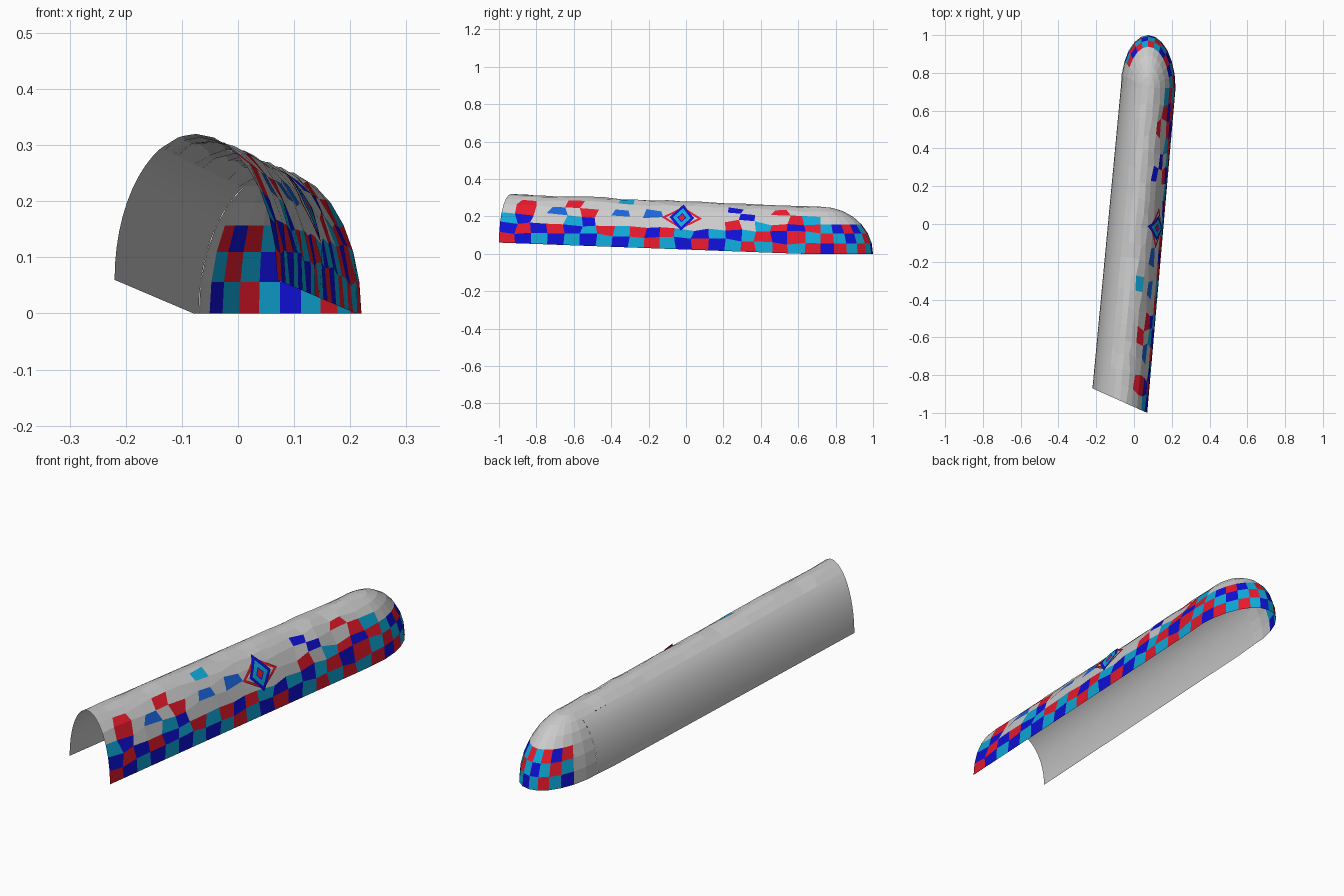
import bpy, random
from math import sin, cos, asin, pi, radians
from mathutils import Vector

if "Cube" in bpy.data.objects:
    bpy.data.objects.remove(bpy.data.objects["Cube"])

random.seed(7)
COLS, DOME, ROWS = 20, 12, 7          # tiles along the wall, round the end, up the side
LAST = 2 * COLS + DOME
PANEL_ROW = 5                         # the smooth left wall reaches this row
RED, BLUE, CYAN, AZURE = 1, 2, 3, 4

def material(name, rgb):
    m = bpy.data.materials.new(name)
    m.diffuse_color = (*rgb, 1)
    m.use_nodes = True
    m.node_tree.nodes["Principled BSDF"].inputs["Base Color"].default_value = m.diffuse_color
    return m

MATS = [material("pale_grey", (0.8, 0.8, 0.8)), material("red_tile", (0.8, 0.01, 0.025)),
        material("blue_tile", (0.005, 0.005, 0.7)), material("cyan_tile", (0.005, 0.4, 0.7)),
        material("azure_tile", (0.01, 0.13, 0.7))]

def wall(s, phi, side=1, lift=0.0):
    """Point on the tunnel: s along it, phi up from the base, side +1 right / -1 left."""
    centre = Vector((-0.075 + 0.15 * s, -0.935 + 1.655 * s, 0.06 * max(0, 1 - s / 0.94)))
    half = Vector((0.145, -0.065 * (1 - s), 0)) * side
    k = 1 + lift
    return centre + half * cos(phi) * k + Vector((0, 0, (0.26 - 0.008 * s) * sin(phi) * k))

def dome(theta, phi):
    return Vector((0.075 + 0.145 * cos(theta) * cos(phi), 0.72 + 0.28 * sin(theta) * cos(phi),
                   0.252 * sin(phi)))

def make(name, verts, faces, mats=None):
    me = bpy.data.meshes.new(name)
    me.from_pydata(verts, [], faces)
    if mats:
        for m in MATS:
            me.materials.append(m)
        for p, i in zip(me.polygons, mats):
            p.material_index = i
    ob = bpy.data.objects.new(name, me)
    bpy.context.collection.objects.link(ob)
    return ob

# Tiled shell: right wall, rounded end, and the top strip of the left wall
verts, index = [], {}

def vertex(i, j):
    if j == ROWS:                     # both walls share the ridge
        i = COLS if COLS <= i <= COLS + DOME else min(i, LAST - i)
    if (i, j) not in index:
        phi = j / ROWS * pi / 2
        if COLS <= i <= COLS + DOME:
            p = dome((i - COLS) / DOME * pi, phi)
        else:
            side = 1 if i < COLS else -1
            s = (i if side > 0 else LAST - i) / COLS
            lift = 0.0
            loose = 0 < j and not (side < 0 and j == PANEL_ROW)
            near_diamond = 9 <= i <= 14 and 1 < j < 6
            if loose and 0 < s < 1:   # uneven, hand-laid tiles
                s += random.uniform(-0.009, 0.009)
                if j < ROWS:
                    phi += random.uniform(-0.05, 0.05)
                lift = 0 if near_diamond else random.uniform(-0.015, 0.02)
            p = wall(s, phi, side, lift)
        index[i, j] = len(verts)
        verts.append(p)
    return index[i, j]

# Scattered coloured tiles above the coloured base: (column, row)
SCATTER = {(1, 3): RED, (1, 4): RED, (3, 3): AZURE, (4, 4): RED, (5, 3): RED, (7, 3): AZURE,
           (7, 5): CYAN, (9, 3): AZURE, (14, 4): BLUE, (15, 3): BLUE, (17, 4): RED,
           (18, 3): RED, (19, 3): CYAN}
used = {}

def colour(i, j):
    if (i, j) in SCATTER:
        return SCATTER[i, j]
    if i >= COLS + DOME - 2 or j > 2:
        return 0
    if j == 2 and (9 <= i <= 12 or (i < 16 and random.random() > 0.3)):
        return 0
    near = {used.get((i - 1, j)), used.get((i, j - 1))}
    used[i, j] = random.choice([c for c in (RED, BLUE, CYAN) if c not in near])
    return used[i, j]

faces, mats = [], []
for i in range(LAST):
    for j in range(PANEL_ROW if i >= COLS + DOME else 0, ROWS):
        quad = [vertex(i, j), vertex(i + 1, j), vertex(i + 1, j + 1), vertex(i, j + 1)]
        faces.append(list(dict.fromkeys(quad)))
        mats.append(colour(i, j))
make("tiled_shell", verts, faces, mats)

# Smooth left wall: one long curved panel
N = 10
top = PANEL_ROW / ROWS * pi / 2
pv = [wall(s, top * k / N, -1) for k in range(N + 1) for s in (1, 0.94, 0)]
pf = [(3 * k + a, 3 * k + a + 1, 3 * k + a + 4, 3 * k + a + 3) for k in range(N) for a in (0, 1)]
panel = make("smooth_left_wall", pv, pf)
for p in panel.data.polygons:
    p.use_smooth = True

# Nested diamond inlay on the right wall
dv, df, dm = [], [], []

def diamond_ring(w, h, inner, mat, lift):
    corners = [Vector((w, 0)), Vector((0, h)), Vector((-w, 0)), Vector((0, -h))]
    steps = 6
    loop = [corners[c].lerp(corners[(c + 1) % 4], t / steps) for c in range(4) for t in range(steps)]
    start, n, bands = len(dv), len(loop), 4
    for b in range(bands + 1):
        k = 1 + (inner - 1) * b / bands
        for q in loop:
            dv.append(wall(0.565 + q.x * k / 1.66, asin((0.165 + q.y * k) / 0.256), 1, lift))
    for b in range(bands):
        for a in range(n):
            c = (a + 1) % n
            df.append((start + b * n + a, start + b * n + c,
                       start + (b + 1) * n + c, start + (b + 1) * n + a))
            dm.append(mat)

diamond_ring(0.105, 0.058, 0.8, RED, 0.02)
diamond_ring(0.064, 0.068, 0.72, BLUE, 0.03)
diamond_ring(0.046, 0.049, 0.5, CYAN, 0.03)
diamond_ring(0.023, 0.0245, 0.75, BLUE, 0.03)
diamond_ring(0.0173, 0.0184, 0.02, RED, 0.03)
make("diamond_inlay", dv, df, dm)
